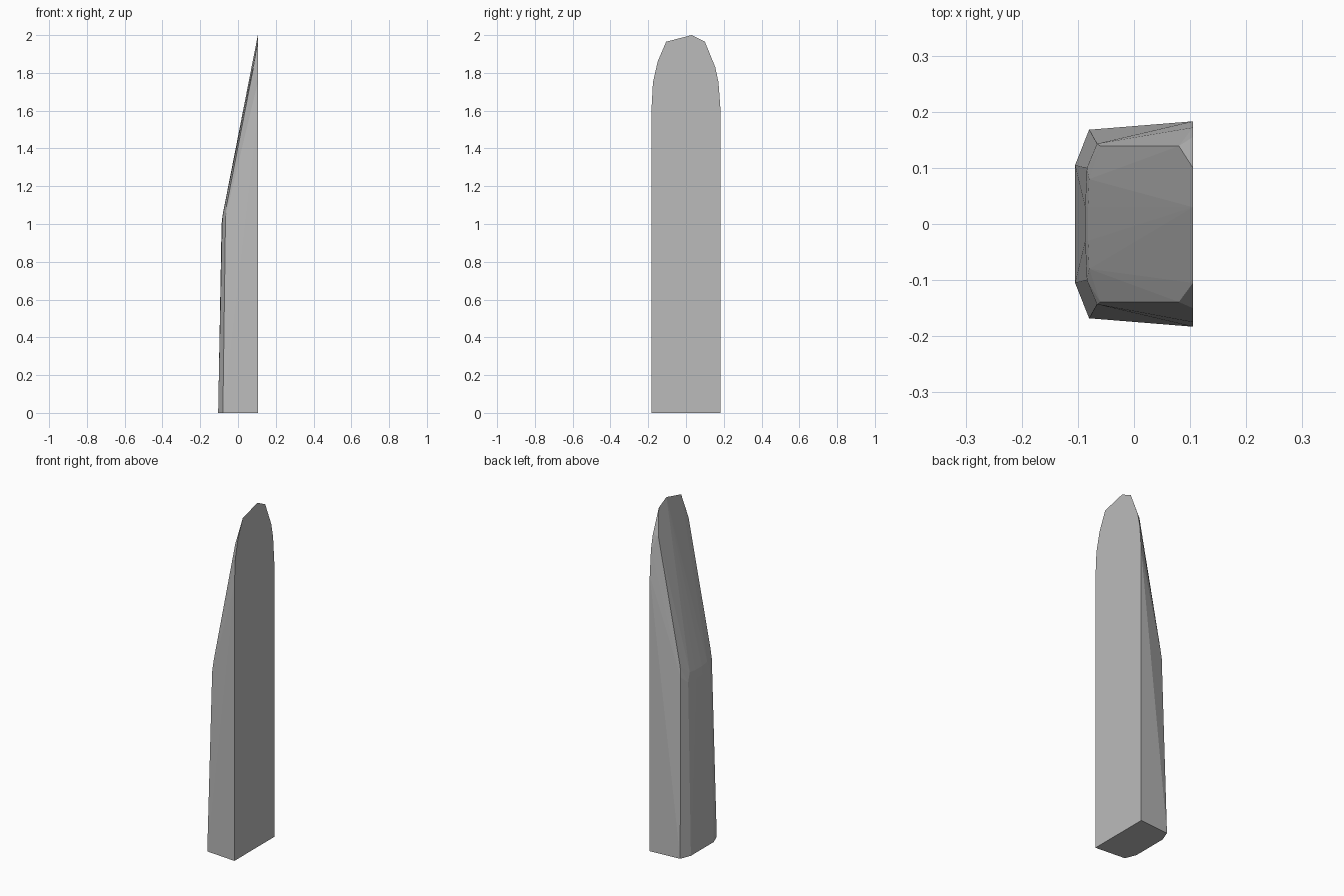
import bpy, bmesh

if "Cube" in bpy.data.objects:
    bpy.data.objects.remove(bpy.data.objects["Cube"])

grey = bpy.data.materials.new("plain_grey")
grey.diffuse_color = (0.5, 0.5, 0.5, 1)
grey.use_nodes = True
grey.node_tree.nodes["Principled BSDF"].inputs["Base Color"].default_value = grey.diffuse_color

# Flat side: rounded outline (y, z) standing in the plane x = 0.105
BACK_X = 0.105
outline = [(-0.183, 0), (-0.183, 1.6), (-0.175, 1.75), (-0.15, 1.86),
           (-0.105, 1.965), (0.03, 2.0), (0.1, 1.965), (0.155, 1.83),
           (0.172, 1.75), (0.183, 1.6), (0.183, 0)]
points = [(BACK_X, y, z) for y, z in outline]

# Tapered side: base corners, shoulder and sloping upper face, mirrored in y
half = [(-0.08, 0.168, 0), (-0.105, 0.105, 0),
        (-0.084, 0.1, 1.0), (-0.066, 0.143, 1.04),
        (-0.087, 0.03, 1.0), (-0.080, 0.08, 1.05), (-0.082, 0.03, 1.045),
        (-0.060, 0.139, 1.1), (0.08, 0.139, 1.82)]
points += [(x, s * y, z) for x, y, z in half for s in (1, -1)]

# Skin the convex body
bm = bmesh.new()
verts = [bm.verts.new(p) for p in points]
hull = bmesh.ops.convex_hull(bm, input=verts)
loose = {g for g in hull["geom_interior"] + hull["geom_unused"]
         if isinstance(g, bmesh.types.BMVert)}
bmesh.ops.delete(bm, geom=list(loose), context='VERTS')
bmesh.ops.dissolve_limit(bm, angle_limit=0.002, verts=bm.verts[:], edges=bm.edges[:])
bmesh.ops.recalc_face_normals(bm, faces=bm.faces[:])

mesh = bpy.data.meshes.new("tapered_slab")
bm.to_mesh(mesh)
bm.free()
mesh.materials.append(grey)
slab = bpy.data.objects.new("tapered_slab", mesh)
bpy.context.collection.objects.link(slab)
